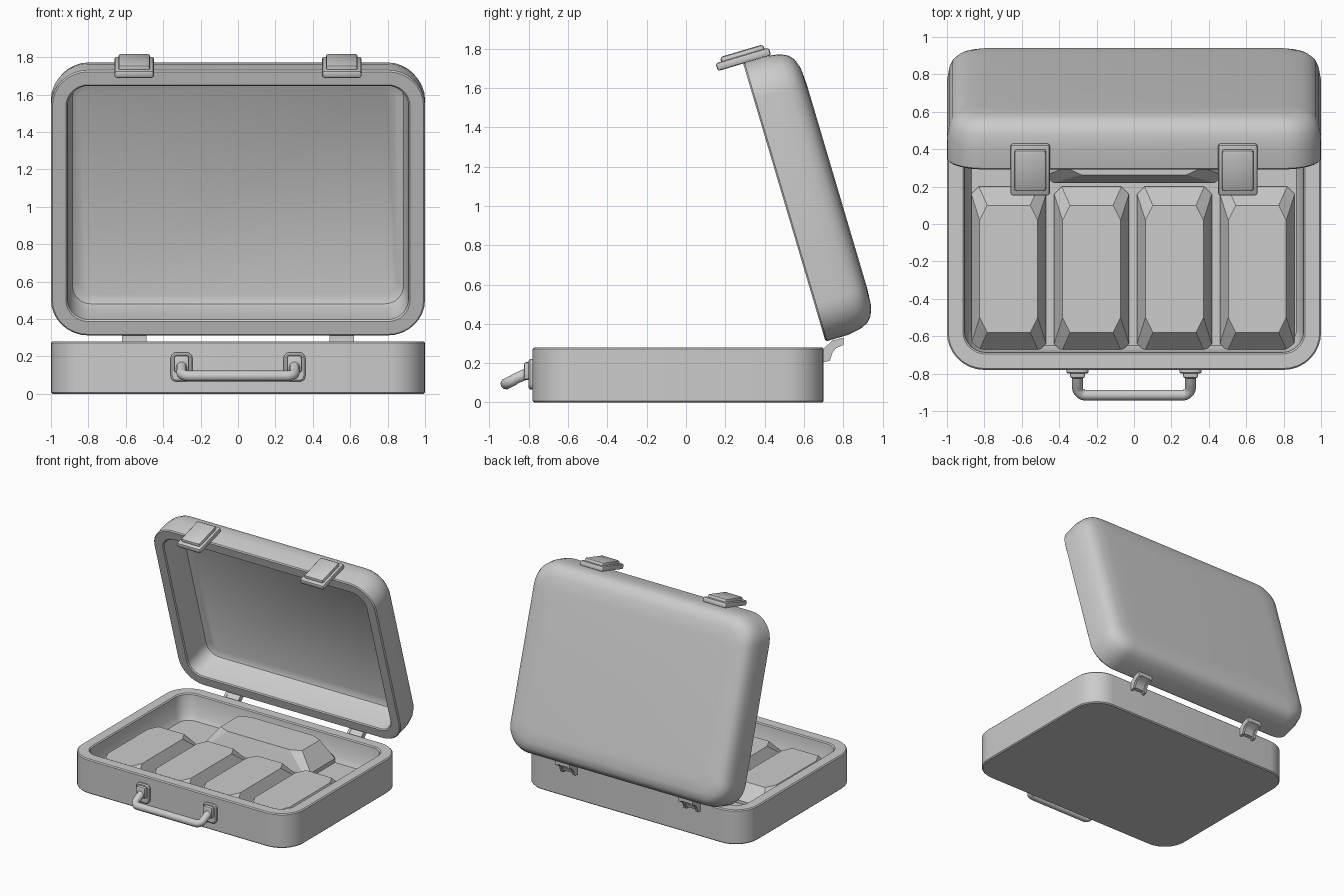
import bpy, bmesh, math
from mathutils import Matrix, Vector

if "Cube" in bpy.data.objects:
    bpy.data.objects.remove(bpy.data.objects["Cube"])


def finish(bm, name, smooth=True, mat=Matrix()):
    bmesh.ops.recalc_face_normals(bm, faces=bm.faces)
    me = bpy.data.meshes.new(name)
    bm.to_mesh(me)
    bm.free()
    ob = bpy.data.objects.new(name, me)
    bpy.context.collection.objects.link(ob)
    ob.matrix_world = mat
    if smooth:
        bpy.ops.object.select_all(action='DESELECT')
        ob.select_set(True)
        bpy.context.view_layer.objects.active = ob
        bpy.ops.object.shade_smooth_by_angle(angle=math.radians(35))
    return ob


def ring(hx, hy, z, rx, ry, seg):
    """Rectangle outline with rounded (or chamfered, seg=1) corners."""
    pts = []
    for q, (sx, sy) in enumerate([(1, 1), (-1, 1), (-1, -1), (1, -1)]):
        for i in range(seg + 1):
            a = math.pi / 2 * (q + i / seg)
            pts.append(Vector((sx * (hx - rx) + rx * math.cos(a),
                               sy * (hy - ry) + ry * math.sin(a), z)))
    return pts


def loft(name, rings, smooth=True, mat=Matrix()):
    bm = bmesh.new()
    vs = [[bm.verts.new(p) for p in r] for r in rings]
    for a, b in zip(vs, vs[1:]):
        n = len(a)
        for i in range(n):
            bm.faces.new((a[i], a[(i + 1) % n], b[(i + 1) % n], b[i]))
    bm.faces.new(vs[0][::-1])
    bm.faces.new(vs[-1])
    return finish(bm, name, smooth, mat)


def tray(name, profile, mat):
    """profile: (inset, z, corner radius) from the outside to the cavity floor."""
    return loft(name, [ring(1 - i, 0.74 - i, z, r, r, 8) for i, z, r in profile], True, mat)


def box(name, lo, hi, bevel, mat=Matrix()):
    bm = bmesh.new()
    lo, hi = Vector(lo), Vector(hi)
    bmesh.ops.create_cube(bm, size=1, matrix=Matrix.Translation((lo + hi) / 2)
                          @ Matrix.Diagonal((*(hi - lo), 1)))
    bmesh.ops.bevel(bm, geom=bm.edges[:], offset=bevel, segments=2, profile=0.5, affect='EDGES')
    return finish(bm, name, True, mat)


def extrude_x(name, prof, x0, x1):
    bm = bmesh.new()
    f = bm.faces.new([bm.verts.new((x0, y, z)) for y, z in prof])
    g = bmesh.ops.extrude_face_region(bm, geom=[f])['geom']
    bmesh.ops.translate(bm, vec=(x1 - x0, 0, 0),
                        verts=[v for v in g if isinstance(v, bmesh.types.BMVert)])
    return finish(bm, name)


# Base tray
tray("case_base", [(0.008, 0, 0.19), (0, 0.008, 0.2), (0, 0.272, 0.2), (0.008, 0.28, 0.19),
                   (0.085, 0.28, 0.12), (0.093, 0.272, 0.115), (0.105, 0.12, 0.11),
                   (0.13, 0.08, 0.09)], Matrix.Translation((0, -0.04, 0)))

# Open lid, hinged at its lower edge and leaning back
hinge = Matrix.Translation((0, 0.71, 0.31)) @ Matrix.Rotation(math.radians(106.5), 4, 'X')
tray("case_lid", [(0.20, -0.28, 0.1), (0.11, -0.274, 0.13), (0.06, -0.257, 0.16),
                  (0.03, -0.23, 0.18), (0.012, -0.19, 0.19), (0, -0.12, 0.2),
                  (0, -0.008, 0.2), (0.008, 0, 0.19), (0.08, 0, 0.12), (0.088, -0.008, 0.115),
                  (0.10, -0.18, 0.11), (0.115, -0.215, 0.1), (0.15, -0.235, 0.08)],
     hinge @ Matrix.Translation((0, 0.74, 0)))


# Bundles inside the base
def bundle(name, mat):
    loft(name, [ring(0.2, 0.44, 0, 0.04, 0.04, 1), ring(0.2, 0.44, 0.03, 0.04, 0.04, 1),
                ring(0.155, 0.34, 0.14, 0.04, 0.08, 1)], False, mat)


for k in range(4):
    bundle(f"bundle_{k + 1}", Matrix.Translation((-0.67 + 0.443 * k, -0.24, 0.075)))
bundle("back_bundle", Matrix.Translation((0, 0.415, 0.075)) @ Matrix.Rotation(math.pi / 2, 4, 'Z')
       @ Matrix.Diagonal((0.98, 1.08, 1.25, 1)))

for s, side in ((-1, "left"), (1, "right")):
    # Latches on the lid's free edge
    c = s * 0.555
    box(f"latch_plate_{side}", (c - 0.105, 1.475, -0.148), (c + 0.105, 1.516, 0.135), 0.012, hinge)
    box(f"latch_pad_{side}", (c - 0.085, 1.50, -0.125), (c + 0.085, 1.54, 0.105), 0.015, hinge)
    # Hinges: curved strip with a raised rail on each side
    strip = [(0.70, 0.22), (0.725, 0.225), (0.735, 0.262), (0.755, 0.282), (0.80, 0.30),
             (0.80, 0.33), (0.745, 0.313), (0.70, 0.27)]
    rail = [(0.70, 0.205), (0.732, 0.213), (0.747, 0.258), (0.765, 0.277), (0.80, 0.292),
            (0.80, 0.33), (0.745, 0.315), (0.70, 0.275)]
    extrude_x(f"hinge_strip_{side}", strip, c - 0.06, c + 0.06)
    for t in (-1, 1):
        extrude_x(f"hinge_rail_{side}", rail, c + t * 0.065, c + t * 0.045)
    # Handle mounts on the front
    m = s * 0.302
    up = Matrix.Translation((m, -0.775, 0.143)) @ Matrix.Rotation(math.pi / 2, 4, 'X')
    loft(f"handle_mount_{side}", [ring(0.058, 0.078, 0, 0.03, 0.03, 5),
                                  ring(0.058, 0.078, 0.018, 0.03, 0.03, 5),
                                  ring(0.05, 0.07, 0.025, 0.025, 0.025, 5)], True, up)
    box(f"handle_socket_{side}", (m - 0.04, -0.825, 0.115), (m + 0.04, -0.785, 0.205), 0.012)

# Carry handle: rounded U path swept with a round section
half = [(0.302, -0.79, 0.155), (0.302, -0.87, 0.12)]
for i in range(6):
    a = math.pi / 2 * i / 5
    half.append((0.262 + 0.04 * math.cos(a), -0.875 - 0.04 * math.sin(a),
                 0.115 - 0.02 * math.sin(a)))
path = half + [(-x, y, z) for x, y, z in reversed(half)]
cu = bpy.data.curves.new("handle", 'CURVE')
cu.dimensions = '3D'
cu.bevel_depth = 0.029
cu.bevel_resolution = 3
cu.use_fill_caps = True
sp = cu.splines.new('POLY')
sp.points.add(len(path) - 1)
for p, co in zip(sp.points, path):
    p.co = (*co, 1)
sp.use_smooth = True
bpy.context.collection.objects.link(bpy.data.objects.new("handle", cu))
